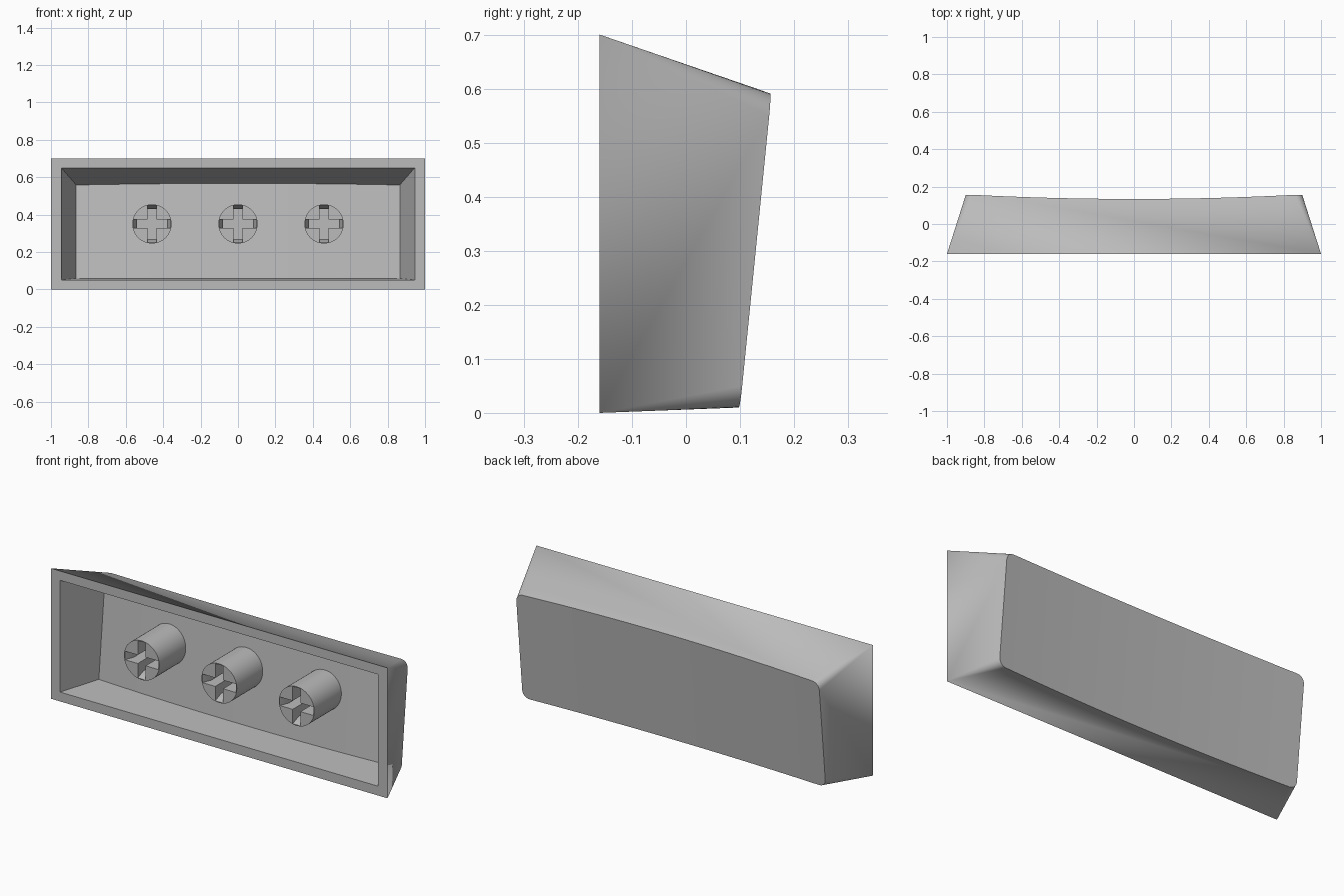
import bpy, bmesh, math

cube = bpy.data.objects.get("Cube")
if cube:
    bpy.data.objects.remove(cube, do_unlink=True)

grey = bpy.data.materials.new("grey plastic")
grey.use_nodes = True
COLOUR = (0.5, 0.5, 0.5, 1)
grey.diffuse_color = COLOUR
grey.node_tree.nodes["Principled BSDF"].inputs["Base Color"].default_value = COLOUR

FRONT = -0.16   # plane of the open rim


def finish(bm, name):
    bmesh.ops.recalc_face_normals(bm, faces=bm.faces)
    mesh = bpy.data.meshes.new(name)
    bm.to_mesh(mesh)
    bm.free()
    ob = bpy.data.objects.new(name, mesh)
    bpy.context.collection.objects.link(ob)
    mesh.materials.append(grey)
    return ob


def smooth(ob):
    bpy.ops.object.select_all(action='DESELECT')
    ob.select_set(True)
    bpy.context.view_layer.objects.active = ob
    bpy.ops.object.shade_smooth_by_angle(angle=math.radians(25))


def shell(bm, base_x, base_z, top_x, top_z, r, inset):
    """Tapered wall from a sharp rectangle to a dished, tilted panel."""
    xc = top_x - r
    xs = [-xc + 2 * xc * i / 20 for i in range(21)]
    if r:
        arc = [xc + r * math.sin(math.radians(15 * i)) for i in range(1, 7)]
        xs = [-x for x in reversed(arc)] + xs + arc
    slope_lo, slope_hi = 0.038, 0.35
    low, high = [], []
    for x in xs:
        dip = 0.025 * (1 - (x / top_x) ** 2)
        over = max(0, abs(x) - xc)
        cut = r - math.sqrt(max(0, r * r - over * over))
        for row, z in ((low, top_z[0] - slope_lo * dip + cut),
                       (high, top_z[1] + slope_hi * dip - cut)):
            y = 0.10 + 0.1 * (z - 0.01) - dip - inset
            row.append(bm.verts.new((x, y, z)))
    # dished panel
    for i in range(len(xs) - 1):
        bm.faces.new((low[i], low[i + 1], high[i + 1], high[i]))
    # flat long walls, rounded corner fans and flat end walls
    base = [[bm.verts.new((s * base_x, FRONT, z)) for s in (-1, 1)] for z in base_z]
    n = 6 if r else 0
    last = len(xs) - 1
    for row, (a, b) in zip((low, high), base):
        bm.faces.new([a, b] + row[n:last - n + 1][::-1])
        for i in range(n):
            bm.faces.new((a, row[i], row[i + 1]))
            bm.faces.new((b, row[last - i], row[last - i - 1]))
    for side, i in ((0, 0), (1, last)):
        bm.faces.new((base[0][side], base[1][side], high[i], low[i]))
    return [base[0][0], base[0][1], base[1][1], base[1][0]]


# Cap: outer skin, inner skin and the rim joining them
bm = bmesh.new()
outer = shell(bm, 1.0, (0, 0.70), 0.90, (0.01, 0.59), 0.04, 0)
inner = shell(bm, 0.945, (0.05, 0.65), 0.865, (0.058, 0.558), 0, 0.05)
for i in range(4):
    j = (i + 1) % 4
    bm.faces.new((outer[i], outer[j], inner[j], inner[i]))
smooth(finish(bm, "cap_shell"))


def cross_cutter(x, z):
    """Plus-shaped plug with a lead-in at the arm ends."""
    bm = bmesh.new()
    w = 0.023
    rings = []
    for y, arm in ((FRONT - 0.01, 0.104), (FRONT + 0.05, 0.08), (0.03, 0.08)):
        ring = []
        for k in range(4):
            c, s = math.cos(k * math.pi / 2), math.sin(k * math.pi / 2)
            for u, v in ((arm, -w), (arm, w), (w, w)):
                ring.append(bm.verts.new((x + u * c - v * s, y, z + u * s + v * c)))
        rings.append(ring)
    for a, b in zip(rings, rings[1:]):
        for i in range(12):
            j = (i + 1) % 12
            bm.faces.new((a[i], a[j], b[j], b[i]))
    bm.faces.new(rings[0])
    bm.faces.new(rings[-1])
    return finish(bm, "cross_cutter")


# Three mounting stems with cross sockets
BACK = 0.085
for name, x in (("right_stem", -0.46), ("middle_stem", 0), ("left_stem", 0.46)):
    bpy.ops.mesh.primitive_cylinder_add(
        vertices=48, radius=0.105, depth=BACK - FRONT,
        location=(x, (BACK + FRONT) / 2, 0.35), rotation=(math.pi / 2, 0, 0))
    stem = bpy.context.object
    stem.name = name
    stem.data.materials.append(grey)
    cutter = cross_cutter(x, 0.35)
    cutter.hide_render = True
    mod = stem.modifiers.new("socket", 'BOOLEAN')
    mod.operation = 'DIFFERENCE'
    mod.solver = 'EXACT'
    mod.object = cutter
    bpy.context.view_layer.update()
    bpy.ops.object.modifier_apply(modifier=mod.name)
    bpy.data.objects.remove(cutter, do_unlink=True)
    smooth(stem)
